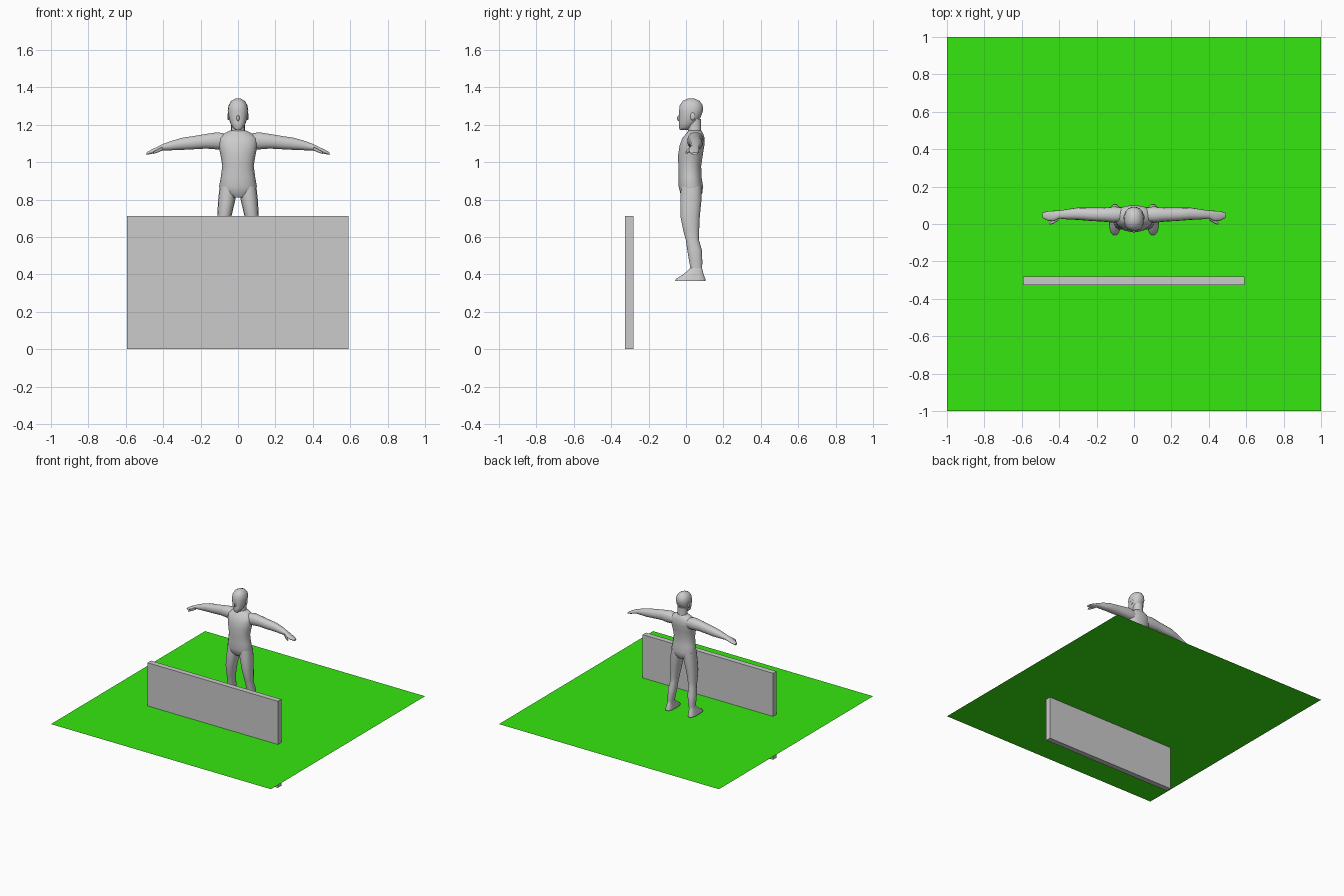
import bpy, bmesh, math
from mathutils import Vector

if "Cube" in bpy.data.objects:
    bpy.data.objects.remove(bpy.data.objects["Cube"], do_unlink=True)


def material(name, color):
    mat = bpy.data.materials.new(name)
    mat.use_nodes = True
    mat.diffuse_color = (*color, 1)
    mat.node_tree.nodes["Principled BSDF"].inputs["Base Color"].default_value = (*color, 1)
    return mat


grey = material("light grey", (0.6, 0.6, 0.6))
green = material("grass green", (0.036, 0.8, 0.005))


def finish(name, bm, mat, mirror=False, smooth=True):
    bmesh.ops.recalc_face_normals(bm, faces=bm.faces)
    mesh = bpy.data.meshes.new(name)
    bm.to_mesh(mesh)
    bm.free()
    mesh.materials.append(mat)
    obj = bpy.data.objects.new(name, mesh)
    bpy.context.collection.objects.link(obj)
    if mirror:
        mod = obj.modifiers.new("Mirror", "MIRROR")
        mod.use_mirror_merge = False
    if smooth:
        bpy.ops.object.select_all(action="DESELECT")
        obj.select_set(True)
        bpy.context.view_layer.objects.active = obj
        bpy.ops.object.shade_smooth_by_angle(angle=math.radians(50))
    return obj


def loft(name, rings, axis="z", mirror=False, sides=14, power=0.9):
    """Skin rounded sections given as (x, y, z, radius, radius)."""
    bm = bmesh.new()
    loops = []
    for x, y, z, ra, rb in rings:
        loop = []
        for i in range(sides):
            t = math.tau * i / sides
            a, b = (math.copysign(abs(f) ** power, f) for f in (math.cos(t), math.sin(t)))
            off = Vector((a * ra, b * rb, 0)) if axis == "z" else Vector((0, a * ra, b * rb))
            loop.append(bm.verts.new(Vector((x, y, z)) + off))
        loops.append(loop)
    for low, high in zip(loops, loops[1:]):
        for i in range(sides):
            j = (i + 1) % sides
            bm.faces.new((low[i], low[j], high[j], high[i]))
    bm.faces.new(loops[0])
    bm.faces.new(loops[-1])
    return finish(name, bm, grey, mirror)


def ellipsoid(name, center, radii, mirror=False):
    bm = bmesh.new()
    bmesh.ops.create_uvsphere(bm, u_segments=12, v_segments=8, radius=1)
    bmesh.ops.scale(bm, vec=radii, verts=bm.verts)
    bmesh.ops.translate(bm, vec=center, verts=bm.verts)
    return finish(name, bm, grey, mirror)


# Ground sheet
bm = bmesh.new()
bmesh.ops.create_grid(bm, x_segments=1, y_segments=1, size=1)
bmesh.ops.translate(bm, vec=(0, 0, 0.356), verts=bm.verts)
finish("ground_sheet", bm, green, smooth=False)

# Wall that passes through the ground
bm = bmesh.new()
bmesh.ops.create_cube(bm, size=1)
bmesh.ops.scale(bm, vec=(1.185, 0.044, 0.711), verts=bm.verts)
bmesh.ops.translate(bm, vec=(-0.002, -0.303, 0.3555), verts=bm.verts)
finish("wall", bm, grey, smooth=False)

# Torso and neck
loft("torso", [
    (0, .030, .81, .050, .045), (0, .028, .835, .094, .060),
    (0, .026, .87, .101, .066), (0, .022, .92, .092, .062),
    (0, .020, .98, .084, .062), (0, .024, 1.04, .094, .067),
    (0, .032, 1.09, .104, .067), (0, .040, 1.13, .104, .060),
    (0, .046, 1.152, .078, .046), (0, .048, 1.17, .042, .035)], sides=18)
loft("neck", [(0, .048, 1.13, .046, .040), (0, .046, 1.17, .037, .036),
              (0, .044, 1.23, .037, .038)])

# Head
loft("head", [
    (0, -.012, 1.172, .015, .020), (0, -.004, 1.185, .029, .035),
    (0, .010, 1.21, .042, .048), (0, .021, 1.24, .050, .058),
    (0, .027, 1.275, .055, .065), (0, .028, 1.305, .050, .062),
    (0, .028, 1.328, .036, .045), (0, .028, 1.341, .012, .016)], sides=18)
ellipsoid("nose", (0, -.036, 1.235), (.008, .012, .016))
ellipsoid("ear", (.051, .036, 1.245), (.006, .013, .021), mirror=True)

# Legs
loft("leg", [
    (.052, .028, .87, .046, .056), (.060, .026, .80, .046, .058),
    (.073, .022, .71, .038, .053), (.080, .028, .63, .031, .043),
    (.083, .034, .585, .028, .036), (.089, .046, .53, .032, .040),
    (.093, .052, .47, .026, .036), (.097, .056, .42, .020, .031),
    (.099, .056, .39, .020, .032)], mirror=True)

# Feet, flat underneath with the toes pointing forward
loft("foot", [
    (.102, .023, .365, .030, .083), (.102, .025, .376, .029, .080),
    (.100, .040, .40, .024, .055), (.098, .055, .435, .019, .031)],
    mirror=True, power=0.75)

# Arms with flattened hands
loft("arm", [
    (.06, .050, 1.112, .040, .040), (.11, .050, 1.114, .043, .047),
    (.17, .050, 1.112, .037, .040), (.24, .052, 1.104, .035, .036),
    (.30, .055, 1.098, .033, .033), (.36, .052, 1.088, .027, .025),
    (.40, .050, 1.080, .021, .018), (.43, .043, 1.069, .028, .014),
    (.46, .043, 1.057, .026, .012), (.488, .046, 1.046, .015, .007)],
    axis="x", mirror=True)
loft("thumb", [(.405, .030, 1.072, .012, .010), (.43, .012, 1.060, .010, .009),
               (.452, .002, 1.050, .006, .006)], axis="x", mirror=True, sides=8)
